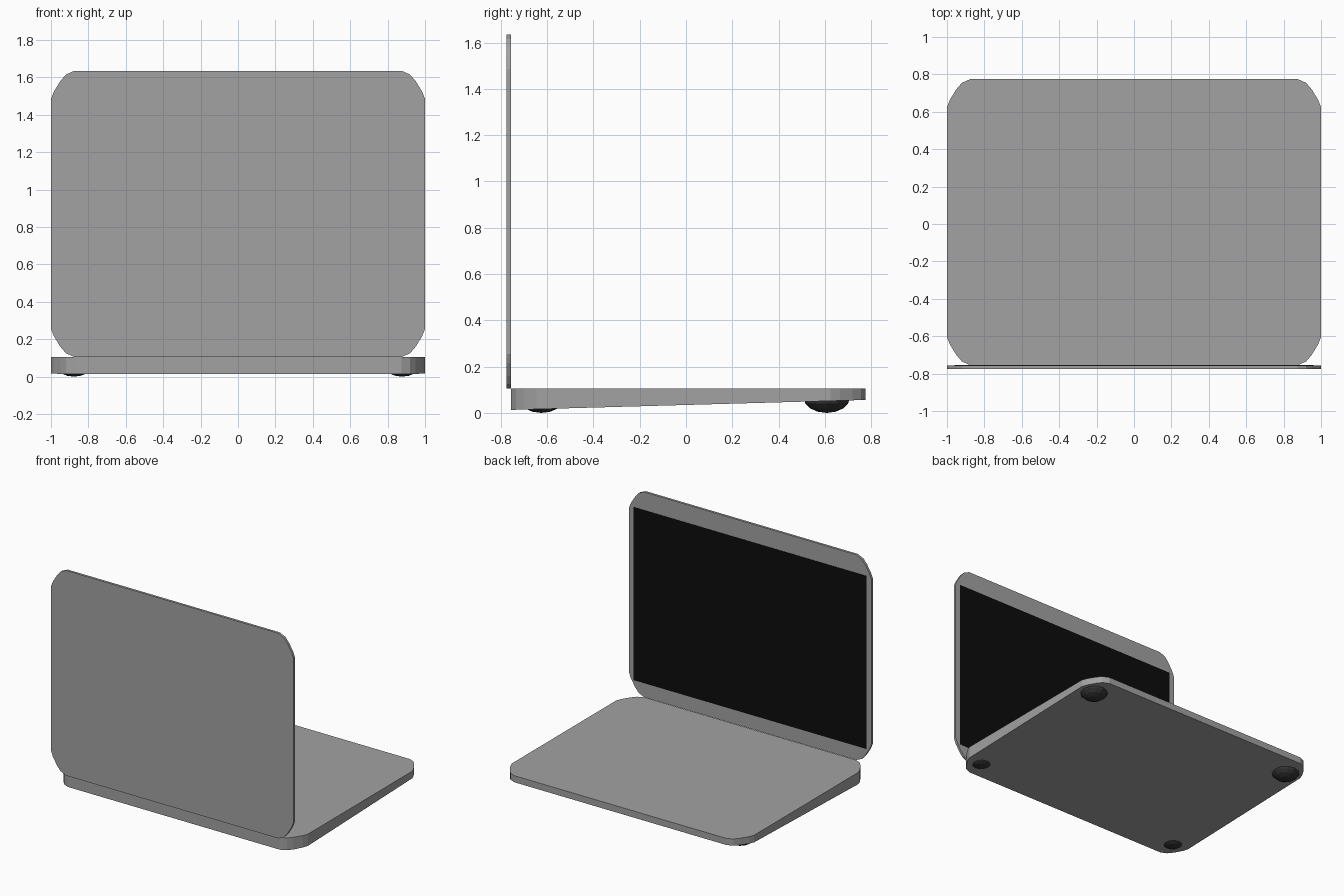
import bpy, bmesh, math

if "Cube" in bpy.data.objects:
    bpy.data.objects.remove(bpy.data.objects["Cube"])


def material(name, value):
    m = bpy.data.materials.new(name)
    m.diffuse_color = (value, value, value, 1)
    m.use_nodes = True
    m.node_tree.nodes["Principled BSDF"].inputs["Base Color"].default_value = m.diffuse_color
    return m


GREY = material("casing grey", 0.36)
BLACK = material("screen black", 0.0035)
RUBBER = material("rubber dark grey", 0.035)

# one rounded corner, measured inward from the square corner
CORNER = [(0, .15), (.016, .11), (.05, .055), (.08, .02), (.125, 0)]


def rounded_outline(x, v0, v1):
    left_top = [(-x + a, v1 - b) for a, b in CORNER]
    right_top = [(-u, v) for u, v in reversed(left_top)]
    top = left_top + right_top
    return top + [(u, v0 + v1 - v) for u, v in reversed(top)]


def finish(bm, name, mat):
    bmesh.ops.recalc_face_normals(bm, faces=bm.faces[:])
    me = bpy.data.meshes.new(name)
    bm.to_mesh(me)
    bm.free()
    me.materials.append(mat)
    ob = bpy.data.objects.new(name, me)
    bpy.context.collection.objects.link(ob)
    return ob


def slab(name, outline, near, far, mat):
    """Bridge two copies of an outline; near and far place each 2D point."""
    bm = bmesh.new()
    a = [bm.verts.new(near(u, v)) for u, v in outline]
    b = [bm.verts.new(far(u, v)) for u, v in outline]
    bm.faces.new(a)
    bm.faces.new(b)
    n = len(a)
    for i in range(n):
        j = (i + 1) % n
        bm.faces.new((a[i], a[j], b[j], b[i]))
    return finish(bm, name, mat)


# keyboard base: flat top, underside sloping up away from the hinge
def underside(y):
    return 0.013 + (y + 0.755) / 1.53 * 0.043


slab("base", rounded_outline(1, -0.755, 0.775),
     lambda x, y: (x, y, 0.105), lambda x, y: (x, y, underside(y)), GREY)

# upright lid
slab("lid", rounded_outline(1, 0.105, 1.635),
     lambda x, z: (x, -0.775, z), lambda x, z: (x, -0.757, z), GREY)

# screen panel on the inner side of the lid
slab("screen", [(-.96, .21), (.96, .21), (.96, 1.50), (-.96, 1.50)],
     lambda x, z: (x, -0.76, z), lambda x, z: (x, -0.755, z), BLACK)


# domed rubber feet, partly sunk into the base
def foot(name, x, y, radius=0.1, height=0.065, sides=12, rings=4):
    bm = bmesh.new()
    bmesh.ops.create_uvsphere(bm, u_segments=sides, v_segments=rings * 2, radius=1)
    low = [v for v in bm.verts if v.co.z > 1e-4]
    bmesh.ops.delete(bm, geom=low, context='VERTS')
    bmesh.ops.holes_fill(bm, edges=[e for e in bm.edges if e.is_boundary], sides=0)
    for v in bm.verts:
        v.co = (x + v.co.x * radius, y + v.co.y * radius, height * (1 + v.co.z))
    finish(bm, name, RUBBER)


for side, x in (("left", -0.877), ("right", 0.877)):
    foot("hinge_foot_" + side, x, -0.625)
    foot("palm_foot_" + side, x, 0.608)
